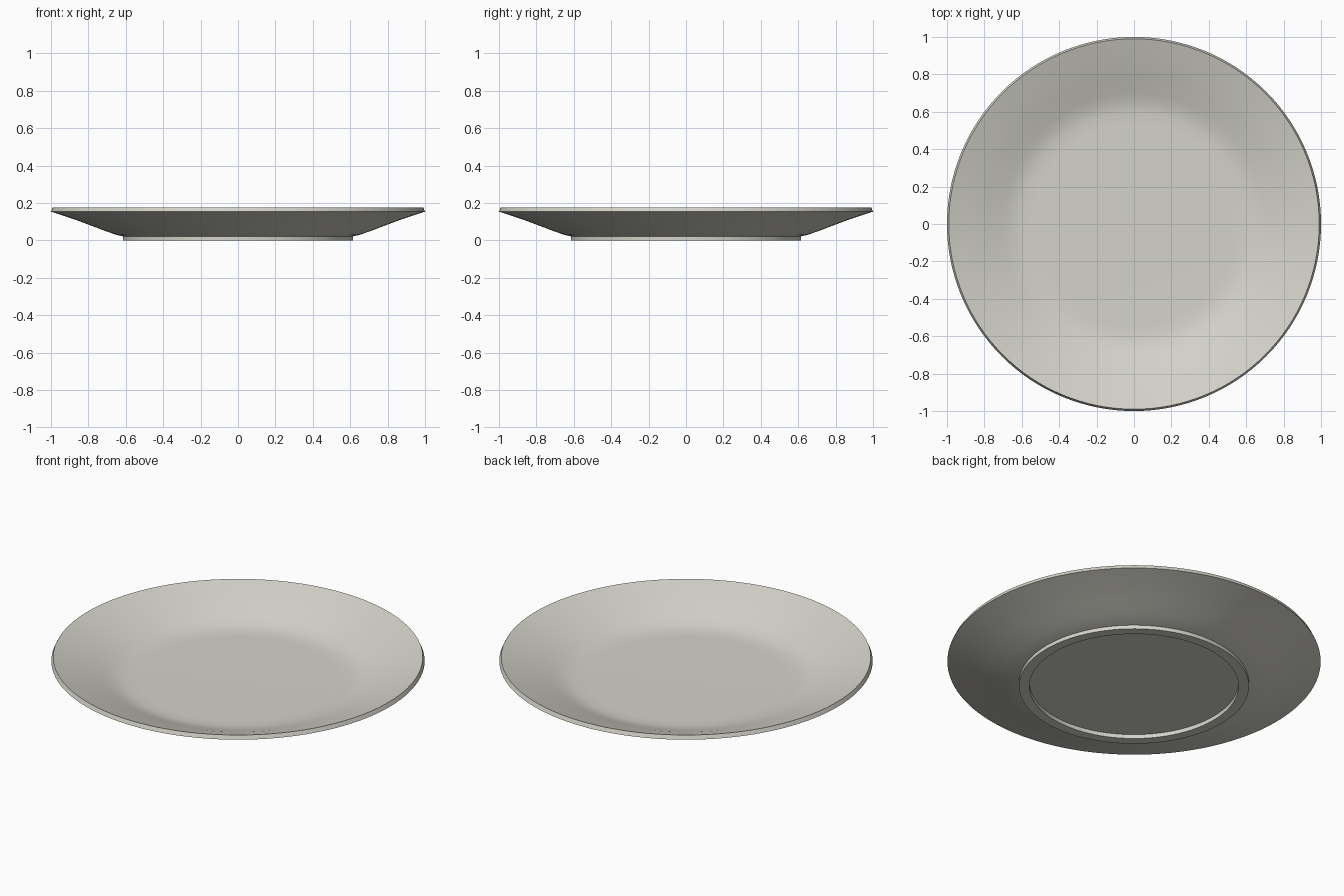
import bpy
import bmesh
import math

cube = bpy.data.objects.get("Cube")
if cube:
    bpy.data.objects.remove(cube, do_unlink=True)

# Glaze colour
glaze = bpy.data.materials.new("warm_white_glaze")
glaze.use_nodes = True
colour = (0.66, 0.65, 0.59, 1.0)
glaze.diffuse_color = colour
glaze.node_tree.nodes["Principled BSDF"].inputs["Base Color"].default_value = colour

# Half cross-section (radius, height), from the underside centre to the top centre
underside = [(0, 0.024), (0.56, 0.024)]
foot_ring = [(0.56, 0), (0.616, 0), (0.616, 0.022)]
outer_wall = [(0.65, 0.03), (0.70, 0.047), (0.80, 0.085), (0.87, 0.111), (1.0, 0.154)]
inner_wall = [(0.99, 0.177), (0.86, 0.134), (0.79, 0.108), (0.70, 0.073), (0.65, 0.056)]
well = [(0.60, 0.048), (0.54, 0.047), (0, 0.047)]
profile = underside + foot_ring + outer_wall + inner_wall + well

# Plate: spin the section around the vertical axis
bm = bmesh.new()
verts = [bm.verts.new((r, 0, z)) for r, z in profile]
edges = [bm.edges.new(pair) for pair in zip(verts, verts[1:])]
bmesh.ops.spin(bm, geom=verts + edges, cent=(0, 0, 0), axis=(0, 0, 1),
               angle=math.tau, steps=128)
bmesh.ops.remove_doubles(bm, verts=bm.verts[:], dist=0.0005)
bmesh.ops.recalc_face_normals(bm, faces=bm.faces[:])

mesh = bpy.data.meshes.new("plate")
bm.to_mesh(mesh)
bm.free()
mesh.materials.append(glaze)
plate = bpy.data.objects.new("plate", mesh)
bpy.context.collection.objects.link(plate)

# Smooth glaze with crisp rim and foot edges
bpy.ops.object.select_all(action="DESELECT")
plate.select_set(True)
bpy.context.view_layer.objects.active = plate
bpy.ops.object.shade_smooth_by_angle(angle=math.radians(30))
